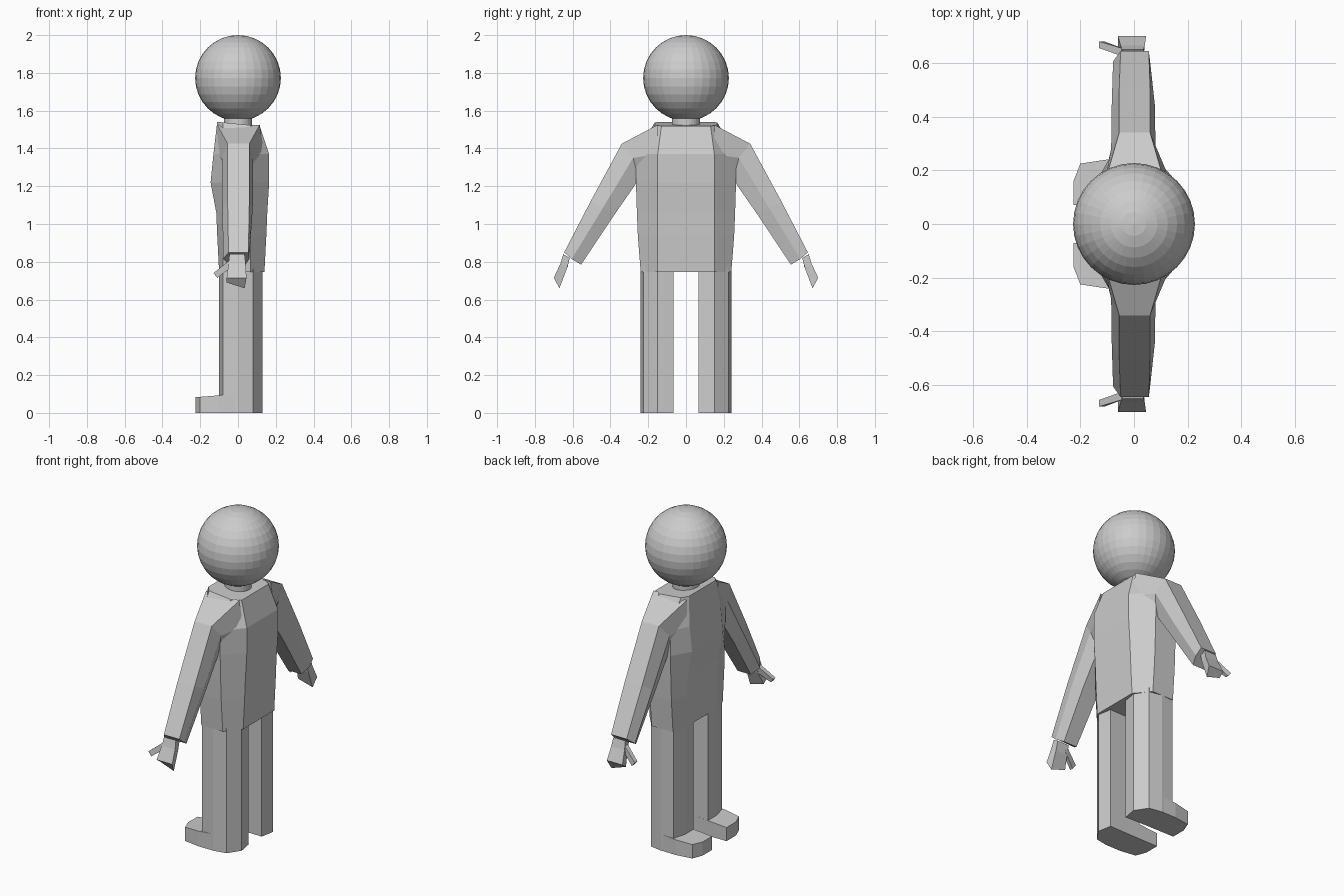
import bpy, bmesh, math
from mathutils import Vector

if "Cube" in bpy.data.objects:
    bpy.data.objects.remove(bpy.data.objects["Cube"])

grey = bpy.data.materials.new("plain grey")
grey.diffuse_color = (0.6, 0.6, 0.6, 1)
grey.use_nodes = True
grey.node_tree.nodes["Principled BSDF"].inputs["Base Color"].default_value = grey.diffuse_color


def finish(name, bm, mirror=False):
    bmesh.ops.recalc_face_normals(bm, faces=bm.faces[:])
    me = bpy.data.meshes.new(name)
    bm.to_mesh(me)
    bm.free()
    me.materials.append(grey)
    ob = bpy.data.objects.new(name, me)
    bpy.context.collection.objects.link(ob)
    if mirror:
        m = ob.modifiers.new("mirror", 'MIRROR')
        m.use_axis = (False, True, False)
        m.use_mirror_merge = False
    return ob


def loft(name, rings, mirror=False):
    """Skin a series of equal-length point rings and cap both ends."""
    bm = bmesh.new()
    vs = [[bm.verts.new(p) for p in r] for r in rings]
    n = len(vs[0])
    for a, b in zip(vs, vs[1:]):
        for i in range(n):
            j = (i + 1) % n
            bm.faces.new((a[i], a[j], b[j], b[i]))
    bm.faces.new(vs[0][::-1])
    bm.faces.new(vs[-1])
    return finish(name, bm, mirror)


# head
bm = bmesh.new()
bmesh.ops.create_uvsphere(bm, u_segments=32, v_segments=16, radius=0.227)
bmesh.ops.translate(bm, verts=bm.verts, vec=(0, 0, 1.773))
finish("head", bm)

# neck
bm = bmesh.new()
bmesh.ops.create_cone(bm, cap_ends=True, segments=32, radius1=0.075,
                      radius2=0.075, depth=0.1)
bmesh.ops.translate(bm, verts=bm.verts, vec=(0, 0, 1.54))
finish("neck", bm)


# torso: chamfered section; z, front x, back x, half width, panel half width
def torso_ring(z, xf, xb, w, p, tilt=0.0):
    half = [(xf, p), (-0.08, w), (0.065, w), (xb, p)]
    pts = [(xf, 0)] + half + [(xb, 0)] + [(x, -y) for x, y in reversed(half)]
    return [(x, y, z - tilt * x) for x, y in pts]


loft("torso", [
    torso_ring(0.745, -0.10, 0.14, 0.24, 0.15),
    torso_ring(0.94, -0.11, 0.15, 0.255, 0.15),
    torso_ring(1.06, -0.115, 0.155, 0.26, 0.15),
    torso_ring(1.22, -0.145, 0.165, 0.265, 0.15),
    torso_ring(1.37, -0.13, 0.165, 0.265, 0.15),
    torso_ring(1.53, -0.11, 0.115, 0.165, 0.13, 0.1)])

# legs
leg = [(-0.10, 0.07), (-0.10, 0.15), (-0.08, 0.235), (0.0, 0.24),
       (0.08, 0.225), (0.13, 0.15), (0.115, 0.065)]
loft("leg", [[(x, y, z) for x, y in leg] for z in (0, 0.38, 0.80)], True)

# feet
foot = [(-0.225, 0.07), (-0.225, 0.16), (-0.20, 0.225), (-0.10, 0.24),
        (-0.01, 0.239), (-0.01, 0.068)]
loft("foot", [[(x, y, 0) for x, y in foot],
              [(x, y, 0.10 + 0.08 * min(0, x + 0.01)) for x, y in foot]], True)


# arms: each ring has an outer edge, a widest middle and an inner edge
def arm_ring(outer, middle, inner):
    rows = (outer, middle, inner)
    return ([(r[0], r[2], r[3]) for r in rows] +
            [(r[1], r[2], r[3]) for r in reversed(rows)])


loft("arm", [
    arm_ring((-0.11, 0.115, 0.15, 1.525), (-0.115, 0.14, 0.15, 1.37),
             (-0.07, 0.06, 0.18, 1.22)),
    arm_ring((-0.055, 0.06, 0.34, 1.425), (-0.085, 0.08, 0.28, 1.35),
             (-0.06, 0.05, 0.25, 1.235)),
    arm_ring((-0.055, 0.06, 0.505, 1.12), (-0.083, 0.078, 0.44, 1.085),
             (-0.06, 0.05, 0.375, 1.055)),
    arm_ring((-0.05, 0.055, 0.645, 0.85), (-0.078, 0.06, 0.605, 0.815),
             (-0.05, 0.04, 0.555, 0.785))], True)

# hands
loft("hand", [
    [(-0.045, 0.615, 0.82), (0.035, 0.615, 0.82),
     (0.035, 0.65, 0.84), (-0.045, 0.65, 0.84)],
    [(-0.045, 0.63, 0.765), (0.035, 0.63, 0.765),
     (0.04, 0.665, 0.79), (-0.05, 0.665, 0.79)],
    [(-0.06, 0.665, 0.69), (0.035, 0.67, 0.66),
     (0.045, 0.70, 0.715), (-0.06, 0.70, 0.715)]], True)

# thumbs
loft("thumb", [
    [(-0.03, 0.62, 0.82), (-0.03, 0.65, 0.82),
     (-0.03, 0.65, 0.775), (-0.03, 0.625, 0.775)],
    [(-0.13, 0.655, 0.74), (-0.13, 0.68, 0.74),
     (-0.11, 0.68, 0.715), (-0.11, 0.66, 0.715)]], True)
